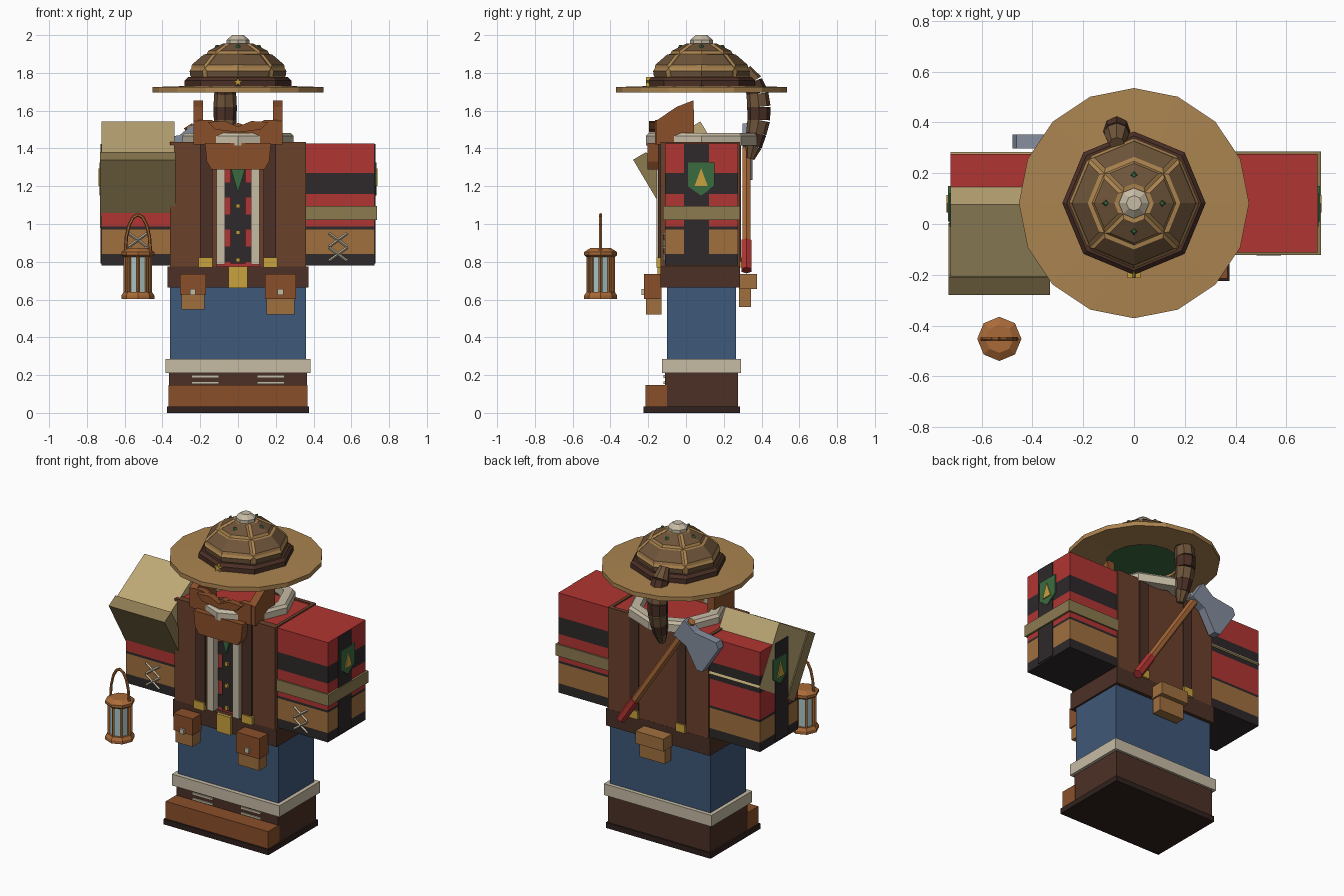
import bpy, bmesh
from math import sin, cos, pi, radians
from mathutils import Vector, Matrix

if "Cube" in bpy.data.objects:
    bpy.data.objects.remove(bpy.data.objects["Cube"])

CY = 0.082  # body centre line in y


def mat(name, hexcol):
    m = bpy.data.materials.new(name)
    c = [int(hexcol[i:i + 2], 16) / 255 for i in (0, 2, 4)]
    m.diffuse_color = [(v / 12.92 if v < 0.04 else ((v + 0.055) / 1.055) ** 2.4) for v in c] + [1]
    m.use_nodes = True
    m.node_tree.nodes["Principled BSDF"].inputs["Base Color"].default_value = m.diffuse_color
    return m


RED, BLACK, TAN = mat("red", "B03532"), mat("black", "2E2829"), mat("tan", "A0703F")
OLIVE, PALE, BLUE = mat("olive", "8C7A50"), mat("pale", "BEA977"), mat("blue", "3F5878")
CREAM, DARK, BROWN = mat("cream", "C6BBA5"), mat("dark_brown", "4B3026"), mat("brown", "6B412B")
RUST, GOLD, GREEN = mat("rust", "8A4F2A"), mat("gold", "C9A23F"), mat("green", "3B6B40")
STRAW, FUR, STEEL = mat("straw", "AB8450"), mat("fur", "6E543A"), mat("steel", "858D9E")
GLASS, COPPER, SOLE = mat("glass", "A9C4C4"), mat("copper", "AA6A38"), mat("sole", "2F211D")


def finish(name, bm, m):
    bmesh.ops.recalc_face_normals(bm, faces=bm.faces)
    me = bpy.data.meshes.new(name)
    bm.to_mesh(me)
    bm.free()
    me.materials.append(m)
    ob = bpy.data.objects.new(name, me)
    bpy.context.collection.objects.link(ob)
    return ob


def box(name, x0, x1, y0, y1, z0, z1, m, pair=False):
    bm = bmesh.new()
    bmesh.ops.create_cube(bm, size=1)
    for v in bm.verts:
        v.co = ((x0 + x1) / 2 + v.co.x * (x1 - x0), (y0 + y1) / 2 + v.co.y * (y1 - y0),
                (z0 + z1) / 2 + v.co.z * (z1 - z0))
    if pair:
        box(name + "_left", -x1, -x0, y0, y1, z0, z1, m)
    return finish(name, bm, m)


def prism(name, pts, axis, d0, d1, m):
    """Extrude a 2D outline: axis 'y' takes (x, z) points, axis 'x' takes (y, z)."""
    bm = bmesh.new()
    put = (lambda p, d: (p[0], d, p[1])) if axis == 'y' else (lambda p, d: (d, p[0], p[1]))
    a, b = ([bm.verts.new(put(p, d)) for p in pts] for d in (d0, d1))
    bm.faces.new(a)
    bm.faces.new(b)
    for i in range(len(pts)):
        j = (i + 1) % len(pts)
        bm.faces.new((a[i], a[j], b[j], b[i]))
    return finish(name, bm, m)


def lathe(name, prof, n, centre, m, ring=False):
    """Spin (radius, z) points; ring=True joins the profile end to its start."""
    bm = bmesh.new()
    rows = [[bm.verts.new((centre[0] + r * cos(2 * pi * i / n), centre[1] + r * sin(2 * pi * i / n), z))
             for i in range(n)] for r, z in prof]
    for a, b in zip(rows, rows[1:] + ([rows[0]] if ring else [])):
        for i in range(n):
            j = (i + 1) % n
            bm.faces.new((a[i], a[j], b[j], b[i]))
    if not ring:
        bm.faces.new(rows[0])
        bm.faces.new(rows[-1])
    return finish(name, bm, m)


def rod(name, p, q, r0, r1, n, m):
    p, q = Vector(p), Vector(q)
    bm = bmesh.new()
    bmesh.ops.create_cone(bm, cap_ends=True, segments=n, radius1=r0, radius2=r1, depth=(q - p).length)
    rot = (q - p).to_track_quat('Z', 'Y').to_matrix().to_4x4()
    bm.transform(Matrix.Translation((p + q) / 2) @ rot)
    return finish(name, bm, m)


# boots and trousers
box("boot_sole", -.375, .375, -.225, .285, 0, .035, SOLE)
box("boot", -.365, .365, -.11, .275, .03, .215, DARK)
box("boot_toe", -.367, .367, -.215, -.10, .03, .147, RUST)
box("boot_lace", .10, .245, -.118, -.10, .185, .2, CREAM, True)
box("boot_lace_low", .10, .245, -.118, -.10, .152, .165, CREAM, True)
box("boot_cuff", -.385, .385, -.127, .29, .212, .285, CREAM)
box("trousers", -.36, .36, -.10, .265, .28, .68, BLUE)

# belt, buckle and pouches
box("belt", -.372, .372, -.135, .287, .665, .775, DARK)
box("buckle", -.05, .05, -.15, -.13, .66, .775, GOLD)
for nm, x0, x1, z0 in (("pouch_left", -.3, -.178, .548), ("pouch_right", .15, .3, .522)):
    box(nm, x0, x1, -.212, -.13, z0, .73, TAN)
    box(nm + "_flap", x0 - .008, x1 + .008, -.222, -.13, z0 + .08, .735, RUST)
    box(nm + "_button", (x0 + x1) / 2 - .015, (x0 + x1) / 2 + .015, -.235, -.22, .625, .655, CREAM)
box("back_pouch", -.09, .09, .28, .345, .56, .73, TAN)
box("back_pouch_flap", -.1, .1, .28, .375, .655, .735, TAN)

# shirt with chequer, neck scarf and buttons
box("shirt", -.35, .35, -.10, .265, .77, 1.425, RED)
box("shirt_stripe", -.04, .04, -.108, -.09, .79, 1.4, BLACK)
for i in range(3):
    box("shirt_band_%d" % i, -.07, .07, -.106, -.09, .80 + i * .17, .88 + i * .17, BLACK)
for i, z in enumerate((.81, .955, 1.095)):
    box("shirt_button_%d" % i, -.011, .011, -.122, -.10, z - .011, z + .011, GOLD)
prism("neck_scarf", [(-.04, 1.3), (.04, 1.3), (0, 1.165)], 'y', -.125, -.10, GREEN)

# waistcoat, fur trim and braces
box("waistcoat_front", .112, .358, -.135, -.09, .775, 1.433, BROWN, True)
box("waistcoat_side", .34, .36, -.135, .285, .775, 1.433, BROWN, True)
box("waistcoat_back", -.358, .358, .26, .286, .775, 1.433, BROWN)
box("fur_trim", .068, .115, -.155, -.10, .785, 1.29, CREAM, True)
box("brace_front", .135, .2, -.147, -.13, .8, 1.42, DARK, True)
box("brace_back", .135, .2, .28, .292, .8, 1.42, DARK, True)
box("brace_clip_front", .135, .21, -.157, -.13, .77, .822, GOLD, True)
box("brace_clip_back", .135, .2, .28, .302, .77, .822, GOLD, True)

# arms: stacked sleeve bands, glove, outer stripe, badge and lacing
BANDS = [(.78, .84, BLACK, 0), (.84, .972, TAN, 0), (.972, .987, BLACK, 0), (.987, 1.16, RED, 0),
         (1.16, 1.27, BLACK, 0), (1.27, 1.425, RED, 0)]
for i, (z0, z1, m, g) in enumerate(BANDS):
    box("sleeve_band_%d" % i, .355, .722, -.112, .275, z0, z1, m, True)
box("sleeve_stripe", .70, .727, -.01, .122, .79, 1.423, BLACK, True)
box("sleeve_cuff", .358, .735, -.122, .285, 1.02, 1.095, OLIVE)
shield = [(.01, 1.325), (.15, 1.325), (.15, 1.2), (.08, 1.15), (.01, 1.2)]
tri = [(.045, 1.2), (.115, 1.2), (.08, 1.295)]
for s, side in ((1, "right"), (-1, "left")):
    prism("badge_" + side, shield, 'x', s * .72, s * .732, GREEN)
    prism("badge_emblem_" + side, tri, 'x', s * .725, s * .738, GOLD)
    for k in range(2):
        for d in (-1, 1):
            z = .84 + k * .075
            rod("glove_lace_" + side, (s * .53 - .048, -.116, z - d * .035),
                (s * .53 + .048, -.116, z + d * .035), .007, .007, 4, CREAM)

# tilted forearm block with its cuff on the left arm
for nm, ex, u, length, h, m in (("raised_cuff", .20, .04, .08, .42, OLIVE),
                                ("raised_forearm", .193, .245, .33, .405, PALE)):
    a = radians(30.7)
    ob = box(nm, -ex, ex, -length / 2, length / 2, -h / 2, h / 2, m)
    ob.rotation_euler = (a, 0, 0)
    ob.location = (-.53, -.28 + u * cos(a) + .21 * sin(a), 1.34 + u * sin(a) - .21 * cos(a))

# collar and beard
lathe("fur_collar", [(.295, 1.415), (.295, 1.465), (.28, 1.482), (.225, 1.482), (.225, 1.415)], 8,
      (0, CY), CREAM, True)
prism("beard_bib", [(-.175, 1.43), (.175, 1.43), (.165, 1.33), (.14, 1.288), (-.14, 1.288), (-.165, 1.33)],
      'y', -.205, -.13, RUST)
prism("beard_front", [(-.21, 1.42), (-.21, 1.55), (-.14, 1.55), (-.06, 1.515), (0, 1.535), (.06, 1.515),
                      (.14, 1.55), (.21, 1.55), (.21, 1.42)], 'y', -.165, -.125, RUST)
prism("moustache", [(-.16, 1.54), (-.07, 1.545), (0, 1.515), (.07, 1.545), (.16, 1.54), (.12, 1.5),
                    (0, 1.485), (-.12, 1.5)], 'y', -.195, -.15, RUST)
for s in (-1, 1):
    prism("sideburn", [(-.16, 1.42), (-.16, 1.545), (-.05, 1.62), (.04, 1.655), (.045, 1.42)], 'x',
          s * .235, s * .185, RUST)

# hat: brim, band, panelled crown, finial
brim = lathe("hat_brim", [(.453, 1.697), (.453, 1.725), (.22, 1.732), (.22, 1.70)], 16, (0, CY), STRAW, True)
lathe("hat_lining", [(.225, 1.715), (.2, 1.76)], 16, (0, CY), GREEN)
lathe("hat_band", [(.282, 1.725), (.282, 1.76), (.265, 1.778)], 8, (0, CY), DARK)
crown = lathe("hat_crown", [(.24, 1.77), (.247, 1.825), (.165, 1.9), (.06, 1.955)], 8, (0, CY), STRAW)
crown.data.materials.append(FUR)
bm = bmesh.new()
bm.from_mesh(crown.data)
bm.faces.ensure_lookup_table()
groups = [[bm.faces[row * 8 + (2 * k - 1) % 8], bm.faces[row * 8 + 2 * k]] for row in range(3) for k in range(4)]
for g in groups:
    bmesh.ops.inset_region(bm, faces=g, thickness=.014, depth=.01, use_even_offset=True)
    for f in g:
        f.material_index = 1
bm.to_mesh(crown.data)
bm.free()
for k in range(4):
    a = k * pi / 2
    rod("crown_patch", (.11 * cos(a), CY + .11 * sin(a), 1.92), (.11 * cos(a), CY + .11 * sin(a), 1.948),
        .022, .008, 4, GREEN)
lathe("hat_finial", [(.045, 1.94), (.06, 1.955), (.06, 1.975), (.03, 2.0)], 8, (0, CY), CREAM)
star = [((.026 if i % 2 == 0 else .011) * sin(i * pi / 5), 1.752 + (.026 if i % 2 == 0 else .011) * cos(i * pi / 5))
        for i in range(10)]
prism("hat_star", star, 'y', -.212, -.17, GOLD)

# striped fur tail hanging from the hat
path = [(.315, 1.82, .03), (.355, 1.755, .05), (.378, 1.69, .058), (.386, 1.62, .062), (.385, 1.55, .06),
        (.372, 1.48, .054), (.357, 1.41, .044), (.34, 1.345, .022)]
for i, ((y0, z0, r0), (y1, z1, r1)) in enumerate(zip(path, path[1:])):
    rod("fur_tail_%d" % i, (-.068, y0, z0), (-.068, y1, z1), r0, r1, 8, DARK if i % 2 else FUR)

# axe across the back
lo, hi = Vector((.24, .32, .755)), Vector((-.265, .32, 1.52))
grip = lo.lerp(hi, .2)
rod("axe_grip", lo, grip, .03, .03, 6, RED)
rod("axe_handle", grip, hi, .025, .025, 6, COPPER)
d = (hi - lo).normalized()
p = Vector((d.x, 0, d.z)).cross(Vector((0, 1, 0)))
if p.x > 0:
    p = -p
c = Vector((-.21, 0, 1.5)) - d * .03
head = [c + p * a + d * b for a, b in ((0, .07), (.1, .06), (.24, .125), (.275, .1), (.275, -.11),
                                      (.24, -.13), (.1, -.06), (0, -.07))]
prism("axe_head", [(v.x, v.z) for v in head], 'y', .298, .353, STEEL)

# lantern
L = (-.53, -.452)
lathe("lantern_base", [(.087, .602), (.087, .622), (.075, .64)], 8, L, COPPER)
lathe("lantern_glass", [(.06, .635), (.06, .835)], 8, L, GLASS)
lathe("lantern_roof", [(.075, .825), (.087, .835), (.087, .852), (.055, .872)], 8, L, COPPER)
for i in range(8):
    a = i * pi / 4
    x, y = L[0] + .066 * cos(a), L[1] + .066 * sin(a)
    rod("lantern_post_%d" % i, (x, y, .63), (x, y, .835), .01, .01, 4, COPPER)
arch = [(L[0] + .066 * cos(pi * i / 8), L[1], .86 + .19 * sin(pi * i / 8)) for i in range(9)]
for i, (a, b) in enumerate(zip(arch, arch[1:])):
    rod("lantern_handle_%d" % i, a, b, .009, .009, 6, COPPER)
